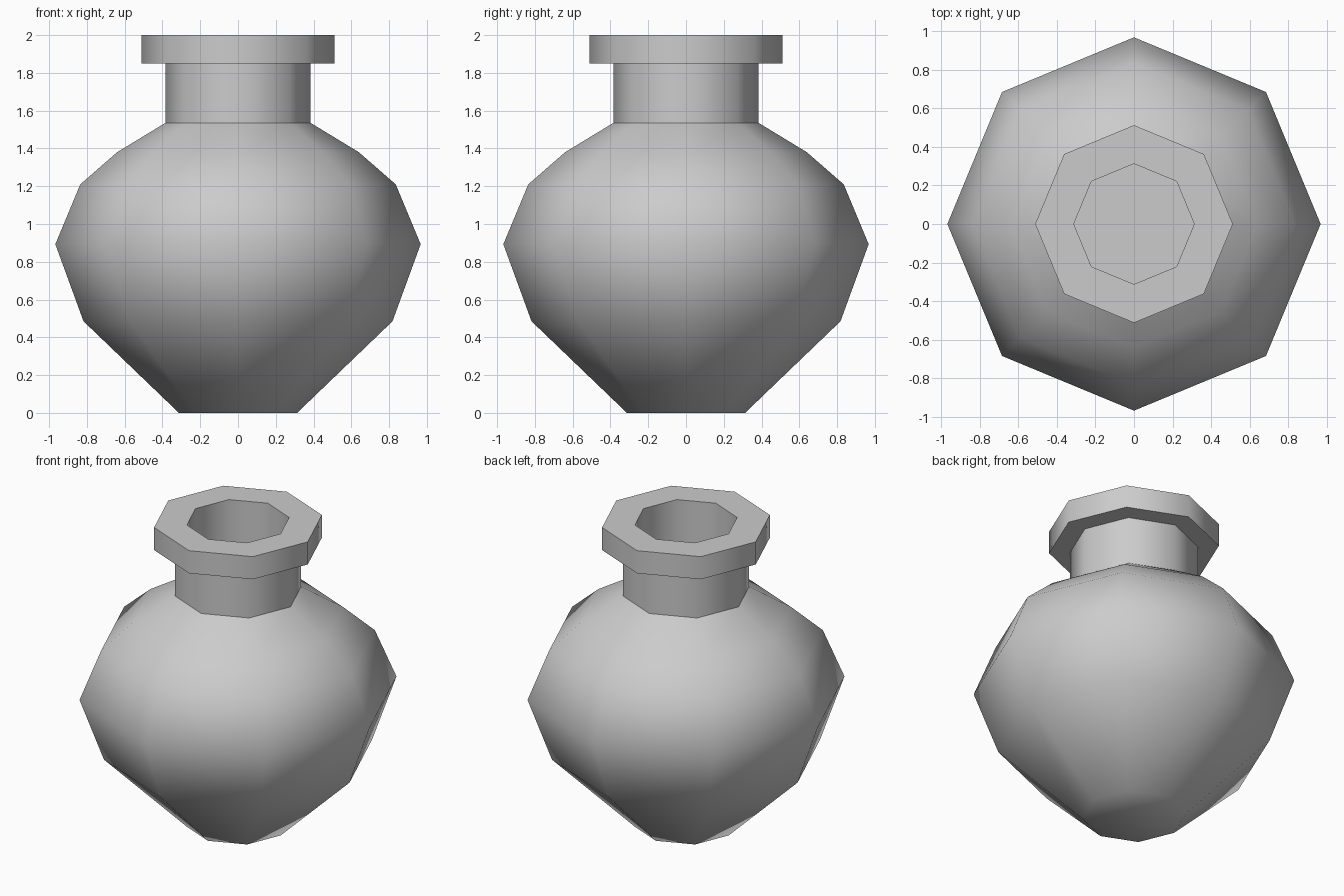
import bpy, bmesh, math

if "Cube" in bpy.data.objects:
    bpy.data.objects.remove(bpy.data.objects["Cube"])

SIDES = 8


def lathe(name, profile):
    """Spin an (r, z) profile into an eight-sided closed solid."""
    bm = bmesh.new()
    rings = []
    for r, z in profile:
        rings.append([bm.verts.new((r * math.cos(2 * math.pi * i / SIDES),
                                    r * math.sin(2 * math.pi * i / SIDES), z))
                      for i in range(SIDES)])
    for a, b in zip(rings, rings[1:]):
        for i in range(SIDES):
            j = (i + 1) % SIDES
            bm.faces.new((a[i], a[j], b[j], b[i]))
    bm.faces.new(rings[0][::-1])
    bm.faces.new(rings[-1])
    bmesh.ops.recalc_face_normals(bm, faces=bm.faces)
    mesh = bpy.data.meshes.new(name)
    bm.to_mesh(mesh)
    bm.free()
    obj = bpy.data.objects.new(name, mesh)
    bpy.context.collection.objects.link(obj)
    bpy.ops.object.select_all(action='DESELECT')
    obj.select_set(True)
    bpy.context.view_layer.objects.active = obj
    bpy.ops.object.shade_smooth_by_angle(angle=math.radians(50))
    return obj


# Vase: foot, belly, shoulder, neck, lip, then the straight well inside
lathe("vase", [
    (0.313, 0.0), (0.818, 0.485), (0.967, 0.893), (0.835, 1.21),
    (0.64, 1.38), (0.385, 1.535),
    (0.385, 1.85), (0.512, 1.85), (0.512, 2.0),
    (0.312, 2.0), (0.312, 1.45),
])
